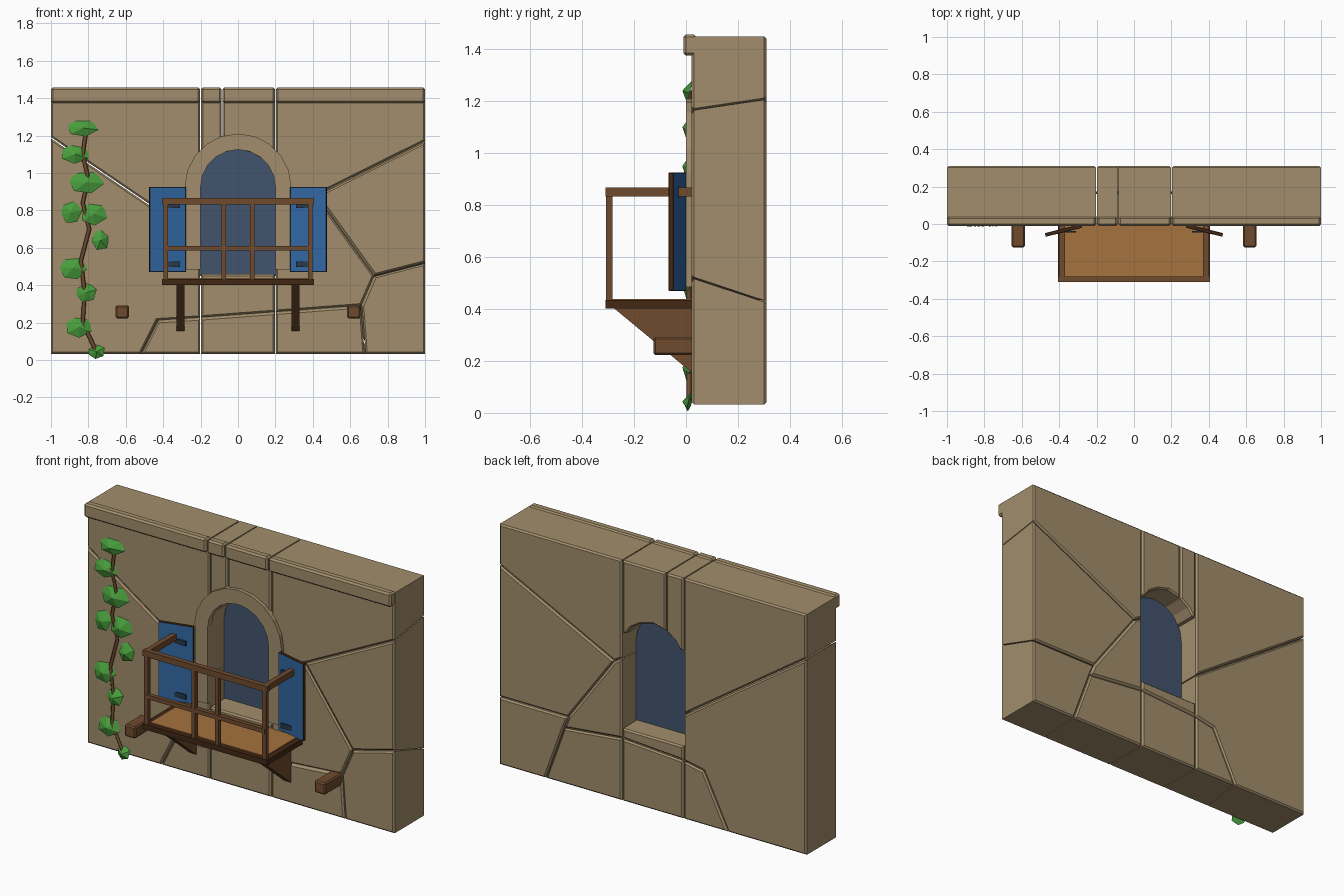
import bpy, bmesh, math
from mathutils import Vector, Matrix

if "Cube" in bpy.data.objects:
    bpy.data.objects.remove(bpy.data.objects["Cube"])


def mat(name, r, g, b):
    m = bpy.data.materials.new(name)
    m.diffuse_color = (r, g, b, 1)
    m.use_nodes = True
    m.node_tree.nodes["Principled BSDF"].inputs["Base Color"].default_value = m.diffuse_color
    return m


STONE = mat("sandstone", .36, .27, .15)
WOOD = mat("brown wood", .16, .07, .028)
DARK = mat("dark wood", .055, .02, .007)
DECK = mat("deck boards", .38, .17, .05)
BLUE = mat("shutter blue", .03, .135, .36)
GLASS = mat("window glass", .055, .088, .155)
LEAF = mat("leaf green", .065, .34, .045)
IRON = mat("dark iron", .022, .04, .07)


def finish(bm, name, *mats):
    bmesh.ops.recalc_face_normals(bm, faces=bm.faces)
    me = bpy.data.meshes.new(name)
    bm.to_mesh(me)
    bm.free()
    for m in mats:
        me.materials.append(m)
    ob = bpy.data.objects.new(name, me)
    bpy.context.collection.objects.link(ob)
    return ob


def box(name, x, y, z, m, bevel=0):
    bm = bmesh.new()
    bmesh.ops.create_cube(bm, size=1)
    for v in bm.verts:
        v.co = Vector([(a + b) / 2 + c * (b - a) for c, (a, b) in zip(v.co, (x, y, z))])
    if bevel:
        bmesh.ops.bevel(bm, geom=bm.edges[:], offset=bevel, segments=1, affect='EDGES')
    return finish(bm, name, m)


def loft(name, loops, m):
    """Skin equal-length loops of 3D points and cap both ends."""
    bm = bmesh.new()
    rings = [[bm.verts.new(p) for p in lp] for lp in loops]
    n = len(rings[0])
    for a, b in zip(rings, rings[1:]):
        for i in range(n):
            bm.faces.new((a[i], a[(i + 1) % n], b[(i + 1) % n], b[i]))
    bm.faces.new(rings[0])
    bm.faces.new(rings[-1])
    return finish(bm, name, m)


def prism(name, pts, y0, y1, m):
    return loft(name, [[(x, y, z) for x, z in pts] for y in (y0, y1)], m)


def inset(pts, d):
    """Mitred inward offset of a 2D polygon."""
    n = len(pts)
    area = sum(pts[i][0] * pts[(i + 1) % n][1] - pts[(i + 1) % n][0] * pts[i][1] for i in range(n))
    s = 1 if area > 0 else -1
    out = []
    for i in range(n):
        p0, p, p1 = (Vector(pts[k % n]) for k in (i - 1, i, i + 1))
        e0, e1 = (p - p0).normalized(), (p1 - p).normalized()
        n0, n1 = Vector((-e0.y, e0.x)) * s, Vector((-e1.y, e1.x)) * s
        out.append(p + (n0 + n1) * d / max(1 + n0.dot(n1), .3))
    return out


# Cracked wall: corner points as (front x, front z, back x, back z)
P = {
    'tl': (-1.003, 1.452), 'ta': (-.2, 1.452), 'tm': (-.085, 1.452), 'tb': (.2, 1.452), 'tr': (1.003, 1.452),
    'l1': (-1.003, 1.19), 'a1': (-.2, .645), 'bl': (-1.003, .03), 'b1': (-.52, .03, -.49, .03),
    'd1': (-.43, .21, -.33, .35), 'a2': (-.2, .225, -.2, .375), 'b2': (-.2, .03), 'b3': (.2, .03),
    'c2': (.2, .255, .2, .4), 's1': (-.2, .462), 's2': (.2, .462), 'c1': (.2, .84, .2, .87),
    'J': (.42, .88, .25, .84), 'K': (.73, .45, .55, .43), 'M': (.66, .29, .58, .36),
    'r1': (1.003, 1.17, 1.003, 1.21), 'r2': (1.003, .52, 1.003, .43), 'b4': (.68, .03, .7, .03), 'br': (1.003, .03),
    'e1': (-.2, 1.02), 'f1': (-.173, 1.02), 'f2': (-.141, 1.066), 'f3': (-.085, 1.105),
    'f4': (0, 1.125), 'f5': (.077, 1.105), 'f6': (.141, 1.066), 'f7': (.173, 1.02), 'e2': (.2, 1.02),
}
STONES = ["tl l1 a1 ta", "l1 bl b1 d1 a2 a1", "b1 b2 a2 d1", "b2 b3 c2 a2", "a2 c2 s2 s1",
          "ta e1 f1 f2 f3 tm", "tm f3 f4 f5 f6 f7 e2 tb", "tb c1 J r1 tr", "J K r2 r1",
          "c1 c2 M K J", "c2 b3 b4 M", "M b4 br r2 K"]
for k, names in enumerate(STONES):
    front = [P[q][:2] for q in names.split()]
    back = [P[q][-2:] for q in names.split()]
    loops = [[(p.x, y, p.y) for p in inset(src, d)] for src, d, y in
             ((front, .012, .022), (front, .003, .031), (back, .003, .301), (back, .012, .31))]
    loft(f"wall_stone_{k + 1}", loops, STONE)

# Coping along the top of the front
for k, (a, b) in enumerate(((-1, -.203), (-.197, -.088), (-.082, .197), (.203, 1))):
    box(f"coping_{k + 1}", (a, b), (-.01, .04), (1.375, 1.457), STONE, .01)

# Window surround: arch ring and two jambs, glass set deep in the opening
def arc(r, n=10):
    return [(r * math.cos(math.pi * i / n), .925 + r * math.sin(math.pi * i / n)) for i in range(n + 1)]


prism("arch_surround", arc(.285) + arc(.2)[::-1], 0, .04, STONE)
prism("window_glass", [(-.203, .45), (.203, .45)] + arc(.203), .16, .175, GLASS)

for s, side in ((-1, "left"), (1, "right")):
    def span(a, b):
        return tuple(sorted((s * a, s * b)))

    box(f"window_jamb_{side}", span(.2, .28), (0, .04), (.485, .925), STONE)

    # Open shutter: blue faces, dark edges
    sh = box(f"shutter_{side}", span(0, .2), (-.01, .01), (.47, .925), BLUE, .002)
    sh.data.materials.append(DARK)
    for f in sh.data.polygons:
        f.material_index = 0 if abs(f.normal.y) > .8 else 1
    sh.data.transform(Matrix.Translation((s * .28, -.01, 0)) @ Matrix.Rotation(-s * math.radians(14), 4, 'Z'))
    for z in (.51, .825):
        box(f"shutter_hinge_{side}", span(.31, .39), (-.046, -.038), (z - .012, z + .016), IRON)

    # Balcony bracket
    loft(f"bracket_{side}", [[(x, -.28, .405), (x, .03, .405), (x, .03, .15), (x, .01, .165)]
                             for x in span(.285, .33)], WOOD)
    # Beam end poking out of the wall
    box(f"beam_end_{side}", span(.583, .655), (-.125, .05), (.222, .292), WOOD, .008)
    # Side handrail and posts
    box(f"side_rail_{side}", span(.37, .4), (-.281, .03), (.832, .867), WOOD)
    for x in (.385, .076):
        box(f"railing_post_{side}", span(x - .012, x + .012), (-.307, -.283), (.43, .84), WOOD)

# Balcony floor and front rails
box("balcony_slab", (-.405, .405), (-.31, .03), (.402, .434), DARK)
box("balcony_deck", (-.375, .375), (-.282, .03), (.43, .439), DECK)
box("top_rail", (-.405, .405), (-.31, -.28), (.832, .867), WOOD)
box("middle_rail", (-.39, .39), (-.308, -.284), (.585, .61), WOOD)

# Climbing vine: thin crooked stem and folded leaves
stem = [(-.81, 1.24), (-.83, 1.1), (-.80, .97), (-.83, .84), (-.795, .7), (-.84, .53), (-.82, .36), (-.83, .2), (-.76, .05)]
cu = bpy.data.curves.new("vine_stem", 'CURVE')
cu.dimensions = '3D'
cu.bevel_depth = .011
cu.bevel_resolution = 0
sp = cu.splines.new('POLY')
sp.points.add(len(stem) - 1)
for pt, (x, z) in zip(sp.points, stem):
    pt.co = (x, .012, z, 1)
cu.use_fill_caps = True
cu.materials.append(WOOD)
bpy.context.collection.objects.link(bpy.data.objects.new("vine_stem", cu))

SHAPE = [(-.5, .1), (-.3, .5), (.3, .48), (.52, -.1), (.1, -.5), (-.4, -.35)]
for k, (x, z, w, h, rot) in enumerate((
        (-.83, 1.24, .16, .09, 0), (-.87, 1.1, .15, .1, -15), (-.81, .95, .18, .12, 5), (-.89, .79, .11, .12, 20),
        (-.77, .78, .14, .12, -8), (-.735, .64, .09, .11, -35), (-.88, .49, .14, .12, 8),
        (-.81, .36, .11, .1, 30), (-.85, .175, .14, .11, -10), (-.755, .045, .09, .075, 40))):
    bm = bmesh.new()
    c, s = math.cos(math.radians(rot)), math.sin(math.radians(rot))
    ring = [bm.verts.new((x + w * (u * c - v * s), .016 + .025 * v, z + h * (u * s + v * c))) for u, v in SHAPE]
    mid = bm.verts.new((x, -.014, z))
    for i in range(6):
        bm.faces.new((ring[i], ring[(i + 1) % 6], mid))
    bm.faces.new(ring)
    finish(bm, f"leaf_{k + 1}", LEAF)
